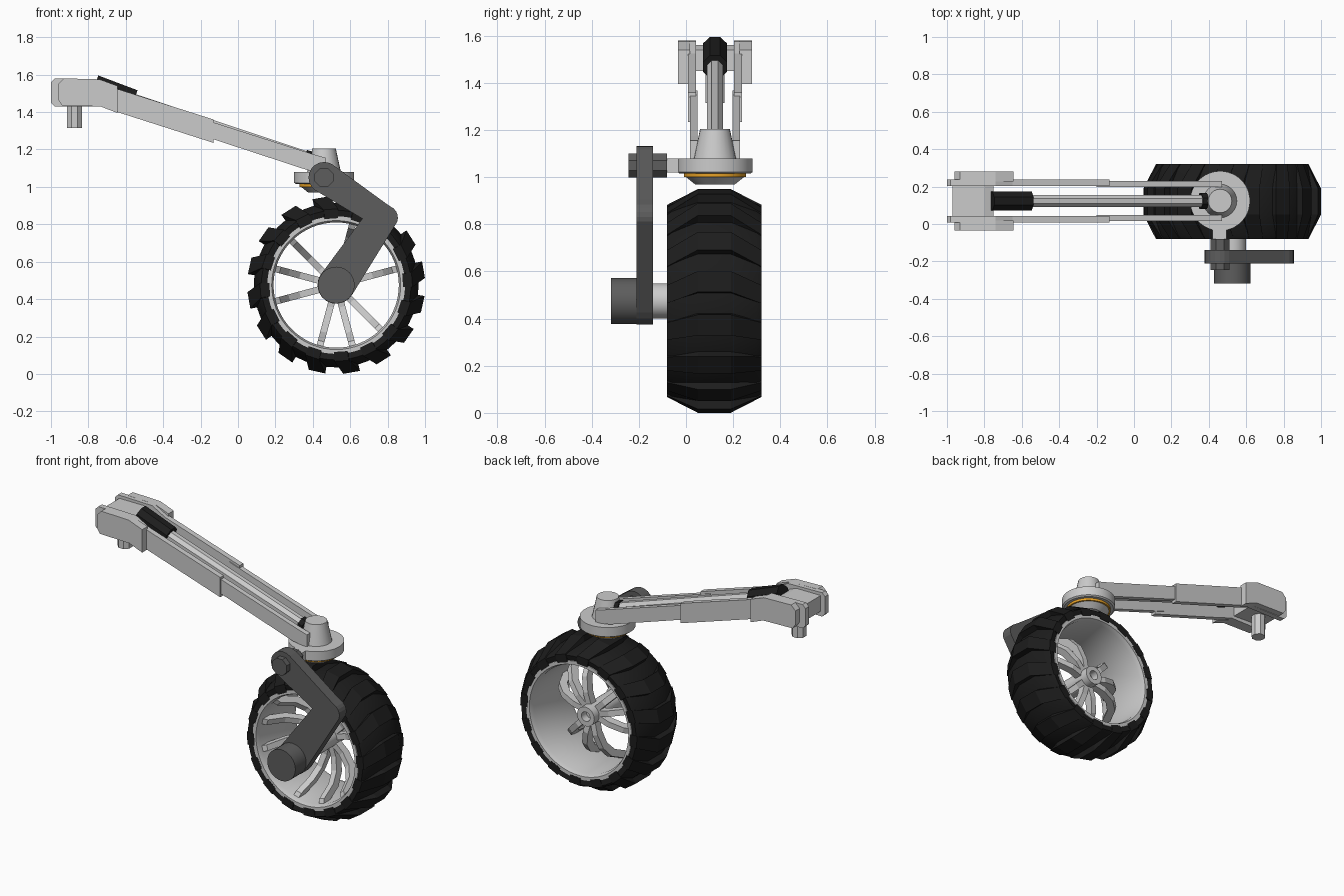
import bpy, bmesh
from math import sin, cos, pi, radians, atan2
from mathutils import Matrix, Vector

if "Cube" in bpy.data.objects:
    bpy.data.objects.remove(bpy.data.objects["Cube"])

WX, WZ = 0.525, 0.475      # wheel axle
SX, MY, = 0.46, 0.123      # swivel x, arm mid-plane y


def material(name, c):
    m = bpy.data.materials.new(name)
    m.diffuse_color = (*c, 1)
    m.use_nodes = True
    m.node_tree.nodes["Principled BSDF"].inputs["Base Color"].default_value = m.diffuse_color
    return m


BLACK = material("rubber", (0.012, 0.012, 0.012))
DARK = material("dark_metal", (0.11, 0.11, 0.11))
ORANGE = material("orange_ring", (0.8, 0.36, 0.02))


def finish(bm, name, mat=None, smooth=False):
    bmesh.ops.remove_doubles(bm, verts=bm.verts, dist=1e-5)
    bmesh.ops.recalc_face_normals(bm, faces=bm.faces)
    me = bpy.data.meshes.new(name)
    bm.to_mesh(me)
    bm.free()
    ob = bpy.data.objects.new(name, me)
    bpy.context.collection.objects.link(ob)
    if mat:
        me.materials.append(mat)
    if smooth:
        bpy.ops.object.select_all(action='DESELECT')
        ob.select_set(True)
        bpy.context.view_layer.objects.active = ob
        bpy.ops.object.shade_smooth_by_angle(angle=radians(30))
    return ob


def add_prism(bm, pts, y0, y1, mtx=Matrix()):
    """Extrude an (x, z) outline from y0 to y1."""
    a = [bm.verts.new(mtx @ Vector((x, y0, z))) for x, z in pts]
    b = [bm.verts.new(mtx @ Vector((x, y1, z))) for x, z in pts]
    bm.faces.new(a)
    bm.faces.new(b[::-1])
    for i in range(len(pts)):
        j = (i + 1) % len(pts)
        bm.faces.new((a[i], a[j], b[j], b[i]))


def prism(name, pts, y0, y1, mat=None):
    bm = bmesh.new()
    add_prism(bm, pts, y0, y1)
    return finish(bm, name, mat)


def lathe(name, prof, mtx, n=48, mat=None, closed=False, phase=0.0):
    """Spin an (r, h) profile about local z; mtx places it."""
    bm = bmesh.new()
    prof = prof + [prof[0]] if closed else [(0, prof[0][1])] + prof + [(0, prof[-1][1])]
    rings = [[bm.verts.new(mtx @ Vector((r * cos(phase + 2 * pi * i / n),
                                         r * sin(phase + 2 * pi * i / n), h)))
              for i in range(n)] for r, h in prof]
    for p, q in zip(rings, rings[1:]):
        for i in range(n):
            j = (i + 1) % n
            bm.faces.new((p[i], p[j], q[j], q[i]))
    bmesh.ops.dissolve_degenerate(bm, dist=1e-5, edges=bm.edges)
    return finish(bm, name, mat, n > 12)


def along_y(x, z):
    """Local z becomes world +y."""
    return Matrix.Translation((x, 0, z)) @ Matrix.Rotation(-pi / 2, 4, 'X')


def arc(cx, cz, r, a0, a1, n=10):
    return [(cx + r * cos(radians(a0 + (a1 - a0) * i / n)),
             cz + r * sin(radians(a0 + (a1 - a0) * i / n))) for i in range(n + 1)]


axle = along_y(WX, WZ)

# Tyre body and wheel rim
lathe("tyre", [(.36, -.07), (.40, -.08), (.412, -.06), (.44, .05), (.44, .19),
               (.412, .30), (.40, .32), (.36, .31)], axle, 64, BLACK, True)
lathe("rim", [(.368, -.078), (.345, -.078), (.335, -.05), (.335, .29),
              (.345, .318), (.368, .318)], axle, 64, None, True)

# Tread lugs: chevron bars wrapped over the tyre
bm = bmesh.new()
stations = [(-.08, .408, 0), (.05, .476, 6), (.19, .476, 6), (.32, .408, 0)]
for k in range(16):
    rows = []
    for y, r, off in stations:
        base = radians(4 + 22.5 * k + off)
        rows.append([bm.verts.new((WX + rr * cos(base + d), y, WZ + rr * sin(base + d)))
                     for rr, d in ((r - .05, -.1), (r, -.095), (r, .095), (r - .05, .1))])
    for p, q in zip(rows, rows[1:]):
        for i in range(4):
            j = (i + 1) % 4
            bm.faces.new((p[i], p[j], q[j], q[i]))
    bm.faces.new(rows[0])
    bm.faces.new(rows[-1][::-1])
finish(bm, "tread_lugs", BLACK)

# Spokes: three groups of three, bowed from hub to the outer rim edge
bm = bmesh.new()
spoke = [(.05, .20), (.13, .205), (.22, .18), (.29, .12), (.345, .0), (.345, -.05),
         (.31, -.03), (.26, .08), (.20, .135), (.12, .155), (.05, .15)]
for g in range(3):
    for a in (15, 45, 75):
        t = radians(a + 120 * g)
        m = Matrix(((cos(t), -sin(t), 0, WX), (0, 0, 1, 0),
                    (sin(t), cos(t), 0, WZ), (0, 0, 0, 1)))
        add_prism(bm, spoke, -.018, .018, m)
finish(bm, "wheel_spokes")

# Hub with a hollow end, axle and motor
lathe("hub", [(.075, -.14), (.075, -.06), (.06, -.05), (.06, .25), (.03, .25), (.03, .20)],
      axle, 32)
lathe("motor", [(.098, -.318), (.098, -.205)], axle, 40, DARK)

# Bent fork plate
fork = (arc(.46, 1.05, .083, 235, 55) + [(.80, .905)] + arc(.79, .835, .065, 50, -20, 4)
        + arc(WX, WZ, .10, -30, -215) + [(.665, .83)])
prism("fork_plate", fork, -.21, -.14, DARK)

# Pivot bolt joining fork and swivel
pivot = along_y(.46, 1.05)
lathe("pivot_bolt", [(.055, -.245), (.055, -.08)], pivot, 8, DARK, phase=pi / 8)
prism("pivot_arm", [(.42, 1.02), (.495, 1.02), (.495, 1.08), (.42, 1.08)], -.09, .02)

# Swivel: lower cup, coloured ring, disc and tapered cap
swivel = Matrix.Translation((SX, MY, 0))
lathe("swivel_cup", [(.085, .97), (.125, 1.002)], swivel)
lathe("swivel_ring", [(.132, 1.0), (.132, 1.017)], swivel, 48, ORANGE)
lathe("swivel_disc", [(.15, 1.015), (.16, 1.022), (.16, 1.08)], swivel)
lathe("swivel_cap", [(.09, 1.08), (.063, 1.205)], swivel, 24)

# Twin arm rails and their root brackets, mirrored about the arm mid-plane
wide = [(-1, 1.45), (-.98, 1.43), (-.73, 1.43), (-.645, 1.40), (-.13, 1.235), (-.13, 1.36),
        (-.65, 1.525), (-.74, 1.575), (-.98, 1.58), (-1, 1.56)]
narrow = [(-.2, 1.277), (.37, 1.09), (.47, 1.075), (.47, 1.155), (.40, 1.175), (-.2, 1.367)]
plate = [(-.96, 1.465), (-.94, 1.435), (-.735, 1.43), (-.645, 1.395), (-.645, 1.54),
         (-.74, 1.575), (-.93, 1.58), (-.96, 1.55)]
for side, s in (("front", -1), ("back", 1)):
    prism("arm_rail_" + side, wide, MY + s * .08, MY + s * .115)
    prism("arm_tip_" + side, narrow, MY + s * .075, MY + s * .107)
    prism("root_bracket_" + side, plate, MY + s * .105, MY + s * .157)

# Root cross block and mounting peg
prism("root_block", [(-.97, 1.46), (-.75, 1.45), (-.75, 1.54), (-.80, 1.56), (-.97, 1.56)],
      MY - .085, MY + .085)
lathe("mounting_peg", [(.043, 1.315), (.043, 1.48)], Matrix.Translation((-.875, MY, 0)), 8,
      phase=pi / 8)


# Damper strut between the rails
def strut(name, p, q, r, mat=None):
    d = Vector((q[0] - p[0], 0, q[1] - p[1]))
    m = Matrix.Translation((p[0], MY, p[1])) @ d.to_track_quat('Z', 'Y').to_matrix().to_4x4()
    lathe(name, [(r, 0), (r, d.length)], m, 8, mat, phase=pi / 8)


strut("damper_sleeve", (-.765, 1.547), (-.555, 1.468), .056, BLACK)
strut("damper_rod", (-.62, 1.485), (.38, 1.152), .036)
strut("damper_end", (.355, 1.158), (.385, 1.148), .045, BLACK)
